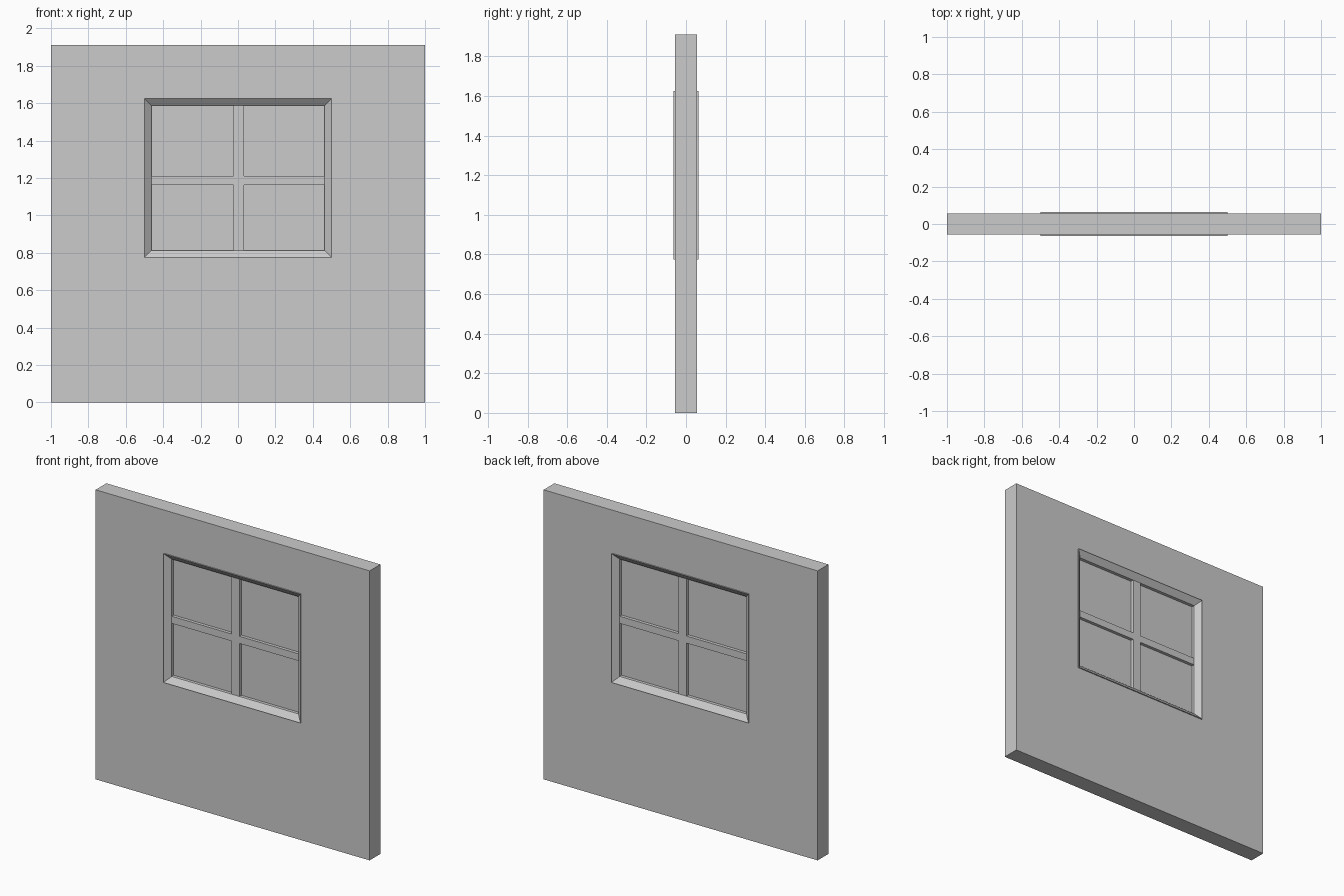
import bpy, bmesh

if "Cube" in bpy.data.objects:
    bpy.data.objects.remove(bpy.data.objects["Cube"])

WALL_Y, FRAME_Y, BAR_Y, GLASS_Y = 0.056, 0.063, 0.031, 0.01
OUTER = (-1.0, 1.0, 0.0, 1.91)         # wall outline: x0, x1, z0, z1
HOLE = (-0.5, 0.5, 0.775, 1.625)       # window opening
INNER = (-0.462, 0.462, 0.813, 1.587)  # inside edge of the frame
BAR_X = (-0.025, 0.032)
BAR_Z = (1.163, 1.21)


def finish(name, bm):
    bmesh.ops.recalc_face_normals(bm, faces=bm.faces)
    mesh = bpy.data.meshes.new(name)
    bm.to_mesh(mesh)
    bm.free()
    obj = bpy.data.objects.new(name, mesh)
    bpy.context.collection.objects.link(obj)
    return obj


def ring(name, section):
    """Sweep a closed section of (rectangle, y) pairs round a rectangle."""
    bm = bmesh.new()
    loops = [[bm.verts.new((x, y, z)) for x, z in
              ((r[0], r[2]), (r[1], r[2]), (r[1], r[3]), (r[0], r[3]))]
             for r, y in section]
    for i, a in enumerate(loops):
        b = loops[(i + 1) % len(loops)]
        for k in range(4):
            n = (k + 1) % 4
            bm.faces.new((a[k], a[n], b[n], b[k]))
    return finish(name, bm)


def box(name, x0, x1, z0, z1, half_y):
    bm = bmesh.new()
    bmesh.ops.create_cube(bm, size=1)
    bmesh.ops.scale(bm, vec=(x1 - x0, 2 * half_y, z1 - z0), verts=bm.verts)
    bmesh.ops.translate(bm, vec=((x0 + x1) / 2, 0, (z0 + z1) / 2), verts=bm.verts)
    return finish(name, bm)


# Wall panel with a rectangular opening
ring("wall", [(OUTER, -WALL_Y), (OUTER, WALL_Y), (HOLE, WALL_Y), (HOLE, -WALL_Y)])

# Frame with sloping faces on both sides, standing just proud of the wall
ring("window_frame", [(HOLE, -FRAME_Y), (HOLE, FRAME_Y), (INNER, BAR_Y), (INNER, -BAR_Y)])

# Glazing bars: one upright and two crosspieces
x0, x1, z0, z1 = INNER
box("upright_bar", *BAR_X, z0, z1, BAR_Y)
box("cross_bar_left", x0, BAR_X[0], *BAR_Z, BAR_Y)
box("cross_bar_right", BAR_X[1], x1, *BAR_Z, BAR_Y)

# Four recessed panes
for row, (pz0, pz1) in (("lower", (z0, BAR_Z[0])), ("upper", (BAR_Z[1], z1))):
    for side, (px0, px1) in (("left", (x0, BAR_X[0])), ("right", (BAR_X[1], x1))):
        box(f"pane_{row}_{side}", px0, px1, pz0, pz1, GLASS_Y)
